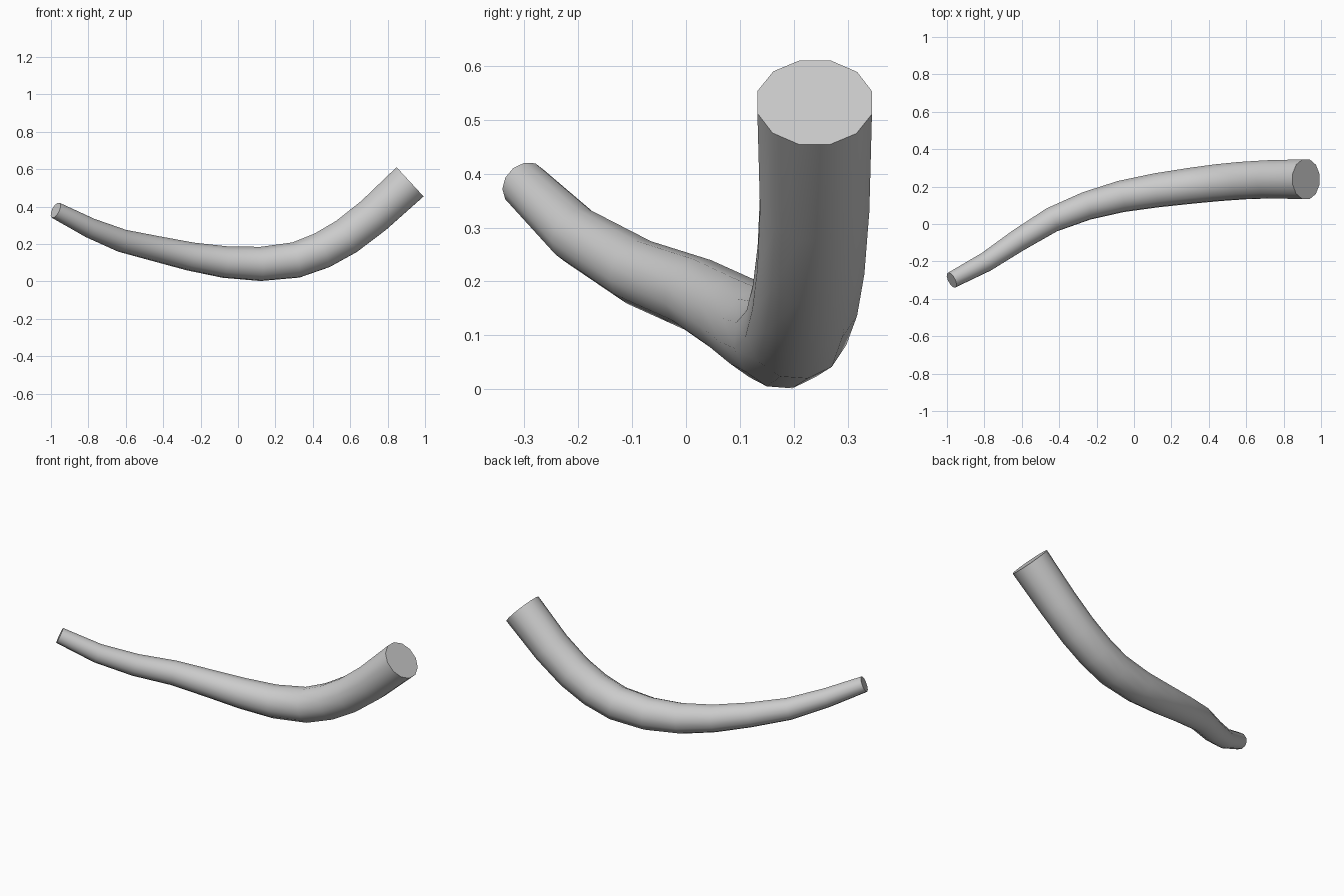
import bpy, bmesh, math
from mathutils import Vector

if "Cube" in bpy.data.objects:
    bpy.data.objects.remove(bpy.data.objects["Cube"])

SIDES = 12

# centre line of the bent, tapering limb: x, y, z, radius
PATH = [
    (-0.975, -0.300, 0.380, 0.045),
    (-0.790, -0.202, 0.285, 0.054),
    (-0.620, -0.088, 0.217, 0.062),
    (-0.440, 0.022, 0.175, 0.069),
    (-0.256, 0.096, 0.133, 0.077),
    (-0.070, 0.147, 0.103, 0.086),
    (0.120, 0.180, 0.093, 0.093),
    (0.310, 0.205, 0.114, 0.098),
    (0.450, 0.221, 0.166, 0.101),
    (0.580, 0.232, 0.240, 0.103),
    (0.725, 0.239, 0.352, 0.105),
    (0.920, 0.239, 0.532, 0.110),
]
points = [Vector(p[:3]) for p in PATH]

bm = bmesh.new()
rings = []
side = Vector((0, 1, 0))
for i, (p, row) in enumerate(zip(points, PATH)):
    # ring square to the path, its frame carried along to avoid twist
    a, b = points[max(i - 1, 0)], points[min(i + 1, len(points) - 1)]
    t = (b - a).normalized()
    side = (side - t * side.dot(t)).normalized()
    up = t.cross(side)
    ring = []
    for k in range(SIDES):
        ang = math.tau * k / SIDES
        ring.append(bm.verts.new(p + row[3] * (side * math.cos(ang) + up * math.sin(ang))))
    rings.append(ring)

# side walls
for r0, r1 in zip(rings, rings[1:]):
    for k in range(SIDES):
        n = (k + 1) % SIDES
        bm.faces.new((r0[k], r0[n], r1[n], r1[k]))
# flat cut ends
bm.faces.new(rings[0])
bm.faces.new(rings[-1])
bmesh.ops.recalc_face_normals(bm, faces=bm.faces[:])

mesh = bpy.data.meshes.new("bent_branch")
bm.to_mesh(mesh)
bm.free()
branch = bpy.data.objects.new("bent_branch", mesh)
bpy.context.collection.objects.link(branch)

# smooth bark, crisp end cuts
bpy.context.view_layer.objects.active = branch
branch.select_set(True)
bpy.ops.object.shade_smooth_by_angle(angle=math.radians(45))
